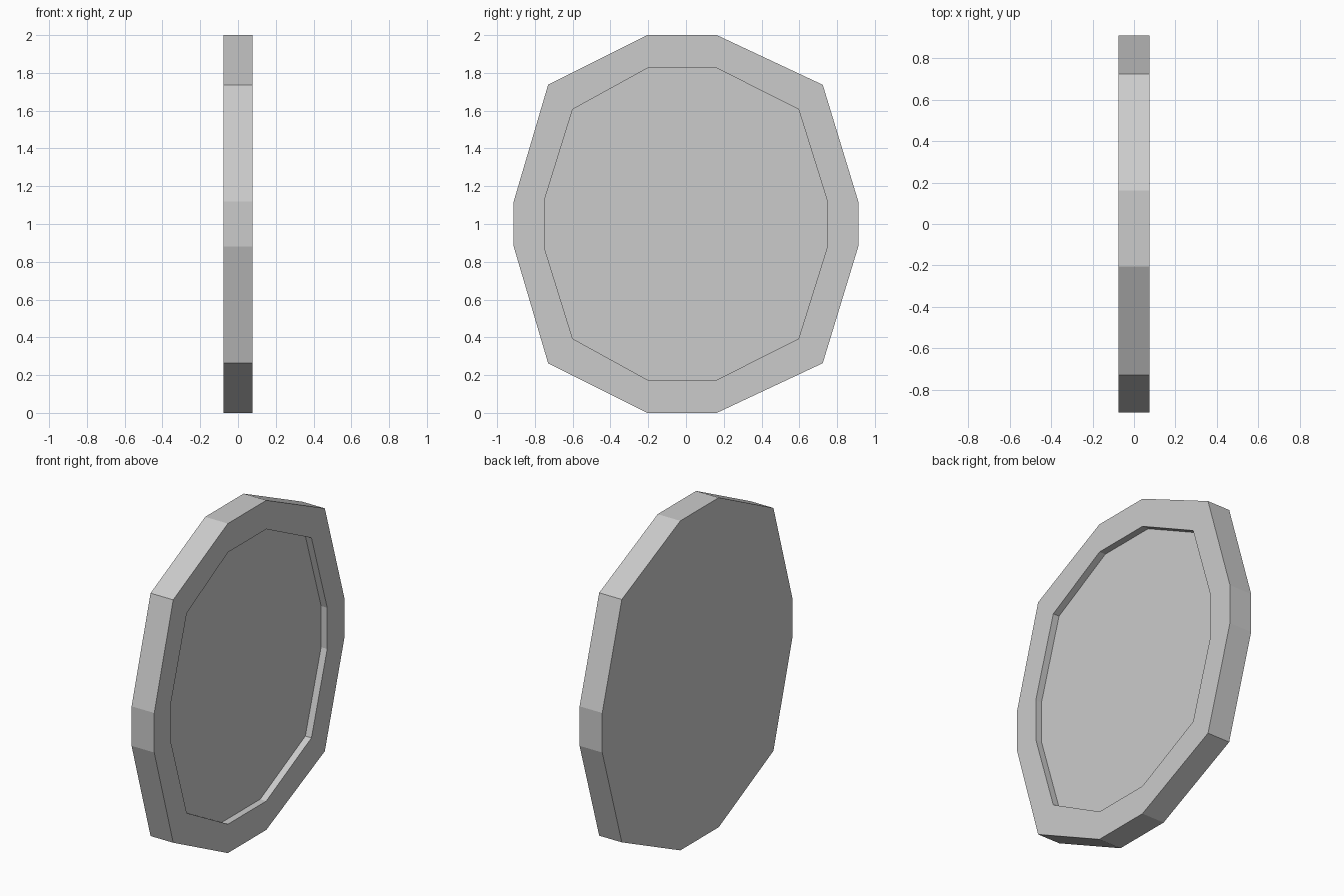
import bpy, bmesh

if "Cube" in bpy.data.objects:
    bpy.data.objects.remove(bpy.data.objects["Cube"])

HALF = 0.076    # half thickness
FLOOR = 0.035   # x of the recessed panel

# Upper half outlines (y, height above the middle), mirrored to the lower half
outer_half = [(0.912, 0.12), (0.724, 0.737), (0.163, 1.0),
              (-0.206, 1.0), (-0.73, 0.737), (-0.912, 0.12)]
inner_half = [(0.747, 0.125), (0.596, 0.607), (0.163, 0.825),
              (-0.204, 0.825), (-0.6, 0.607), (-0.75, 0.125)]


def ring(bm, half, x):
    outline = half + [(y, -h) for y, h in reversed(half)]
    return [bm.verts.new((x, y, 1 + h)) for y, h in outline]


def bridge(bm, a, b):
    n = len(a)
    for i in range(n):
        j = (i + 1) % n
        bm.faces.new((a[i], a[j], b[j], b[i]))


# Thick disc with a shallow recess on the +x face
bm = bmesh.new()
rings = [ring(bm, outer_half, -HALF), ring(bm, outer_half, HALF),
         ring(bm, inner_half, HALF), ring(bm, inner_half, FLOOR)]
for a, b in zip(rings, rings[1:]):
    bridge(bm, a, b)
bm.faces.new(rings[0])
bm.faces.new(rings[-1])
bmesh.ops.recalc_face_normals(bm, faces=bm.faces)

mesh = bpy.data.meshes.new("rimmed_disc")
bm.to_mesh(mesh)
bm.free()
disc = bpy.data.objects.new("rimmed_disc", mesh)
bpy.context.collection.objects.link(disc)
